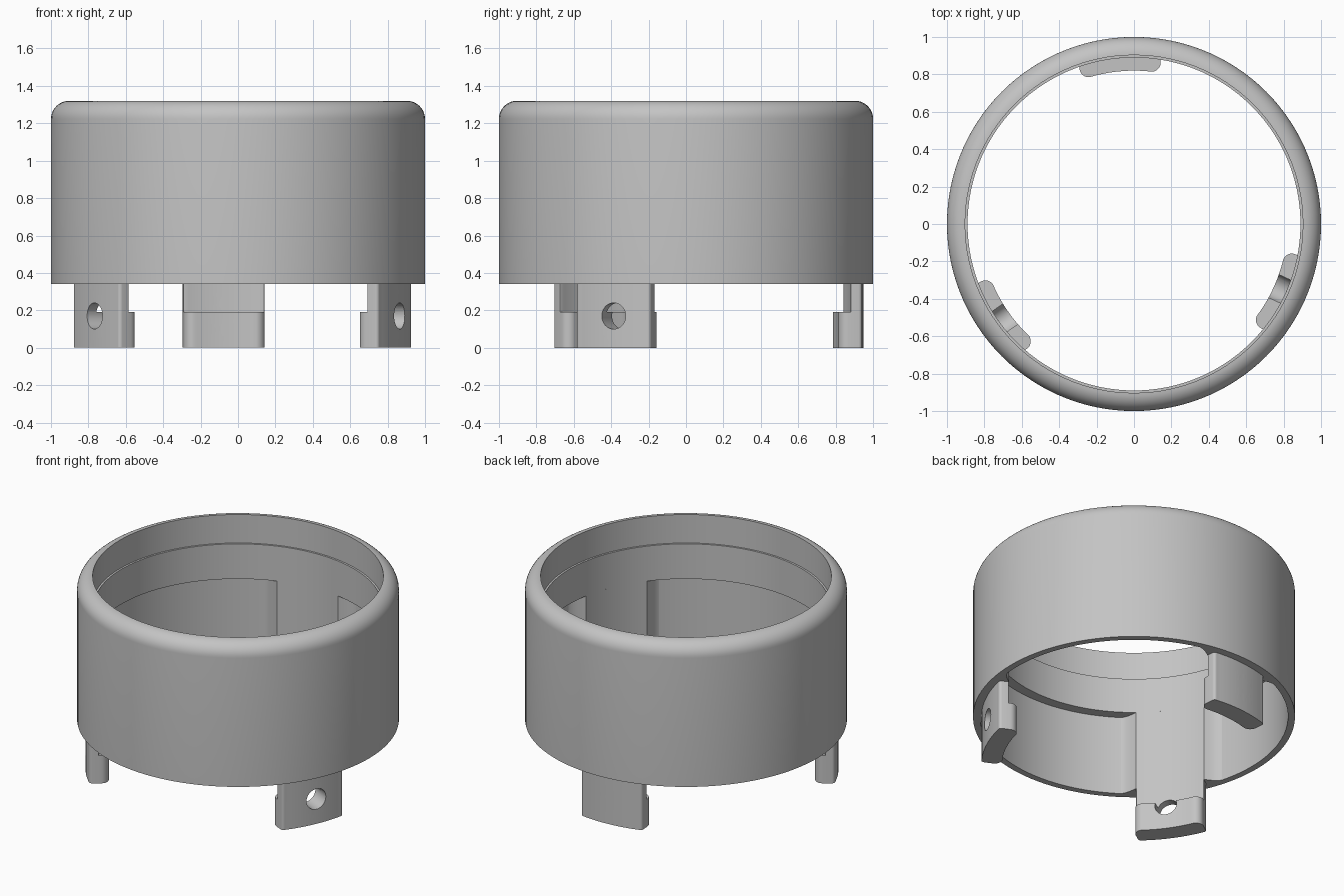
import bpy, bmesh, math
from mathutils import Matrix

if "Cube" in bpy.data.objects:
    bpy.data.objects.remove(bpy.data.objects["Cube"])

grey = bpy.data.materials.new("plain grey")
grey.use_nodes = True
colour = (0.55, 0.55, 0.55, 1)
grey.diffuse_color = colour
grey.node_tree.nodes["Principled BSDF"].inputs["Base Color"].default_value = colour

TAB_ANGLES = {"back": 95, "left": 335, "right": 215}
RING_BOTTOM, RING_TOP = 0.34, 1.32
LEDGE = 0.885            # top of the wide lower cavity
HALF_WIDTH = 0.218       # of each tab
STEM_IN, FOOT_IN, TAB_OUT = 0.89, 0.82, 0.948
SEGMENTS = 120


def add_object(name, bm):
    bmesh.ops.recalc_face_normals(bm, faces=bm.faces[:])
    mesh = bpy.data.meshes.new(name)
    bm.to_mesh(mesh)
    bm.free()
    mesh.materials.append(grey)
    obj = bpy.data.objects.new(name, mesh)
    bpy.context.collection.objects.link(obj)
    return obj


def activate(obj):
    bpy.ops.object.select_all(action="DESELECT")
    obj.select_set(True)
    bpy.context.view_layer.objects.active = obj


def smooth(obj):
    activate(obj)
    bpy.ops.object.shade_smooth_by_angle(angle=math.radians(30))


def prism(name, outline, z0, z1, angle):
    """Extrude an outline, whose x axis points outward, and turn it into place."""
    bm = bmesh.new()
    face = bm.faces.new([bm.verts.new((x, y, z0)) for x, y in outline])
    grown = bmesh.ops.extrude_face_region(bm, geom=[face])
    tops = [g for g in grown["geom"] if isinstance(g, bmesh.types.BMVert)]
    bmesh.ops.translate(bm, verts=tops, vec=(0, 0, z1 - z0))
    bm.transform(Matrix.Rotation(math.radians(angle), 4, "Z"))
    return add_object(name, bm)


def tab_outline(inner, outer, fillet_in, fillet_out):
    """Curved block with parallel sides and rounded corners."""
    half = []
    for radius, fillet, side in ((inner, fillet_in, 1), (outer, fillet_out, -1)):
        flat = HALF_WIDTH - fillet
        edge = math.sqrt(radius ** 2 - flat ** 2)
        arc = [(math.sqrt(radius ** 2 - (flat * i / 8) ** 2), flat * i / 8)
               for i in range(1, 8)]
        for i in range(9):
            a = math.pi / 2 * i / 8
            arc.append((edge + side * fillet * (1 - math.cos(a)),
                        flat + fillet * math.sin(a)))
        half += arc if side > 0 else arc[::-1]
    return half + [(x, -y) for x, y in reversed(half)]


def pillar_outline():
    """Thickening of the cavity wall that flares out into it on both sides."""
    polar = []
    core, flare = math.asin(HALF_WIDTH / STEM_IN), math.radians(7)
    for i in range(9):
        polar.append((STEM_IN, core * i / 8))
    for i in range(1, 11):
        t = i / 10
        polar.append((STEM_IN + 0.07 * math.sin(t * math.pi / 2), core + flare * t))
    wide = core + flare
    polar += [(0.975, wide * (1 - i / 12)) for i in range(13)]
    half = [(r * math.cos(a), r * math.sin(a)) for r, a in polar]
    return half + [(x, -y) for x, y in reversed(half[1:-1])]


def cut_hole(obj, angle):
    """Bolt hole through the tab."""
    bm = bmesh.new()
    bmesh.ops.create_cone(bm, cap_ends=True, segments=40, radius1=0.07,
                          radius2=0.07, depth=0.5)
    bm.transform(Matrix.Rotation(math.radians(angle), 4, "Z")
                 @ Matrix.Translation((0.88, 0.015, 0.17))
                 @ Matrix.Rotation(math.pi / 2, 4, "Y"))
    cutter = add_object("hole_cutter", bm)
    cutter.hide_render = True
    mod = obj.modifiers.new("hole", "BOOLEAN")
    mod.operation, mod.solver, mod.object = "DIFFERENCE", "EXACT", cutter
    activate(obj)
    bpy.ops.object.modifier_apply(modifier=mod.name)
    bpy.data.objects.remove(cutter)


# Ring body: lathe with rounded top shoulder and two inner steps
ROUND = 0.097
profile = [(0.957, RING_BOTTOM), (1, RING_BOTTOM)]
for i in range(11):
    a = math.pi / 2 * i / 10
    profile.append((1 - ROUND + ROUND * math.cos(a), RING_TOP - ROUND + ROUND * math.sin(a)))
profile += [(0.903, 1.125), (STEM_IN, 1.125), (STEM_IN, LEDGE), (0.957, LEDGE)]
bm = bmesh.new()
verts = [bm.verts.new((r, 0, z)) for r, z in profile]
edges = [bm.edges.new((verts[i - 1], verts[i])) for i in range(len(verts))]
bmesh.ops.spin(bm, geom=verts + edges, axis=(0, 0, 1), cent=(0, 0, 0),
               angle=math.tau, steps=SEGMENTS, use_duplicate=False)
bmesh.ops.remove_doubles(bm, verts=bm.verts[:], dist=0.0005)
smooth(add_object("ring_body", bm))

# Three mounting tabs: wall pillar, thin stem and thicker foot
for side, angle in TAB_ANGLES.items():
    pillar = prism(side + "_pillar", pillar_outline(), RING_BOTTOM, LEDGE, angle)
    stem = prism(side + "_stem", tab_outline(STEM_IN, TAB_OUT, 0.004, 0.02),
                 0.19, RING_BOTTOM, angle)
    foot = prism(side + "_foot", tab_outline(FOOT_IN, TAB_OUT, 0.05, 0.02),
                 0, 0.19, angle)
    for part in (stem, foot):
        cut_hole(part, angle)
    for part in (pillar, stem, foot):
        smooth(part)
